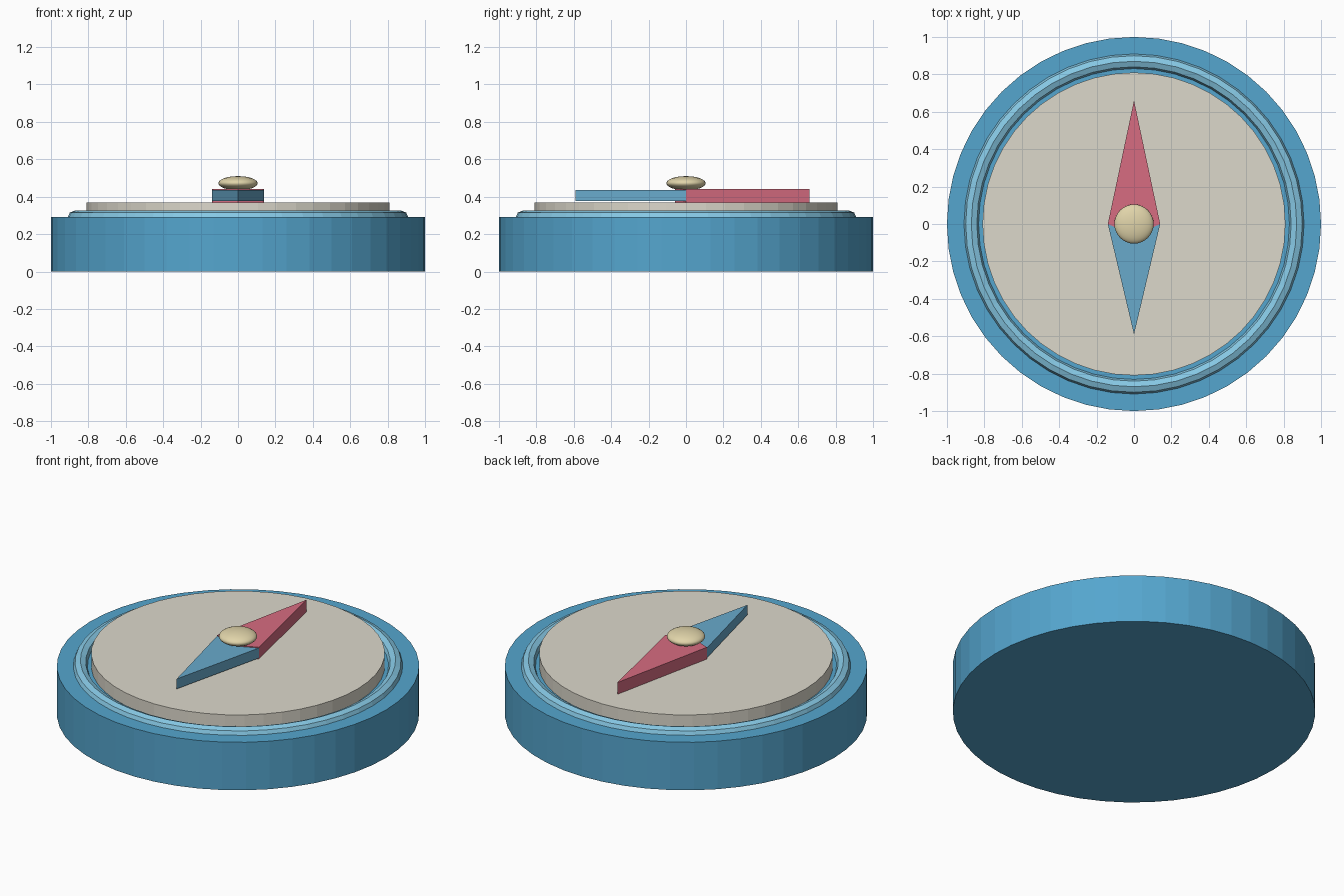
import bpy, bmesh

if "Cube" in bpy.data.objects:
    bpy.data.objects.remove(bpy.data.objects["Cube"])


def material(name, rgb):
    m = bpy.data.materials.new(name)
    m.diffuse_color = (*rgb, 1)
    m.use_nodes = True
    m.node_tree.nodes["Principled BSDF"].inputs["Base Color"].default_value = m.diffuse_color
    return m


blue = material("blue", (0.09, 0.38, 0.62))
light_blue = material("light_blue", (0.24, 0.58, 0.78))
cream = material("cream", (0.72, 0.69, 0.60))
red = material("red", (0.68, 0.15, 0.22))
needle_blue = material("needle_blue", (0.14, 0.40, 0.60))
brass = material("brass", (0.75, 0.66, 0.40))


def finish(name, mat):
    ob = bpy.context.object
    ob.name = name
    ob.data.materials.append(mat)
    return ob


def disc(name, radius, z0, z1, mat):
    bpy.ops.mesh.primitive_cylinder_add(vertices=48, radius=radius, depth=z1 - z0,
                                        location=(0, 0, (z0 + z1) / 2))
    return finish(name, mat)


def needle(name, tip, tail, z0, z1, mat):
    # kite outline extruded upward
    bm = bmesh.new()
    outline = [(-0.14, 0), (0, tail), (0.14, 0), (0, tip)]
    face = bm.faces.new([bm.verts.new((x, y, z0)) for x, y in outline])
    ext = bmesh.ops.extrude_face_region(bm, geom=[face])["geom"]
    bmesh.ops.translate(bm, vec=(0, 0, z1 - z0),
                        verts=[v for v in ext if isinstance(v, bmesh.types.BMVert)])
    bmesh.ops.recalc_face_normals(bm, faces=bm.faces[:])
    mesh = bpy.data.meshes.new(name)
    bm.to_mesh(mesh)
    bm.free()
    mesh.materials.append(mat)
    bpy.context.collection.objects.link(bpy.data.objects.new(name, mesh))


# Case and dial
disc("case", 1.0, 0, 0.292, blue)
disc("dial", 0.81, 0.285, 0.37, cream)

# Raised rim ring
bpy.ops.mesh.primitive_torus_add(major_segments=48, minor_segments=8, major_radius=0.87,
                                 minor_radius=0.042, location=(0, 0, 0.285))
finish("rim_ring", light_blue)

# Needle halves
needle("north_needle", 0.66, -0.06, 0.37, 0.442, red)
needle("south_needle", -0.59, 0.06, 0.376, 0.437, needle_blue)

# Flattened pivot cap
bpy.ops.mesh.primitive_uv_sphere_add(segments=32, ring_count=16, radius=0.105,
                                     location=(0, 0, 0.472))
cap = finish("pivot_cap", brass)
cap.scale.z = 0.36
bpy.ops.object.shade_smooth()
